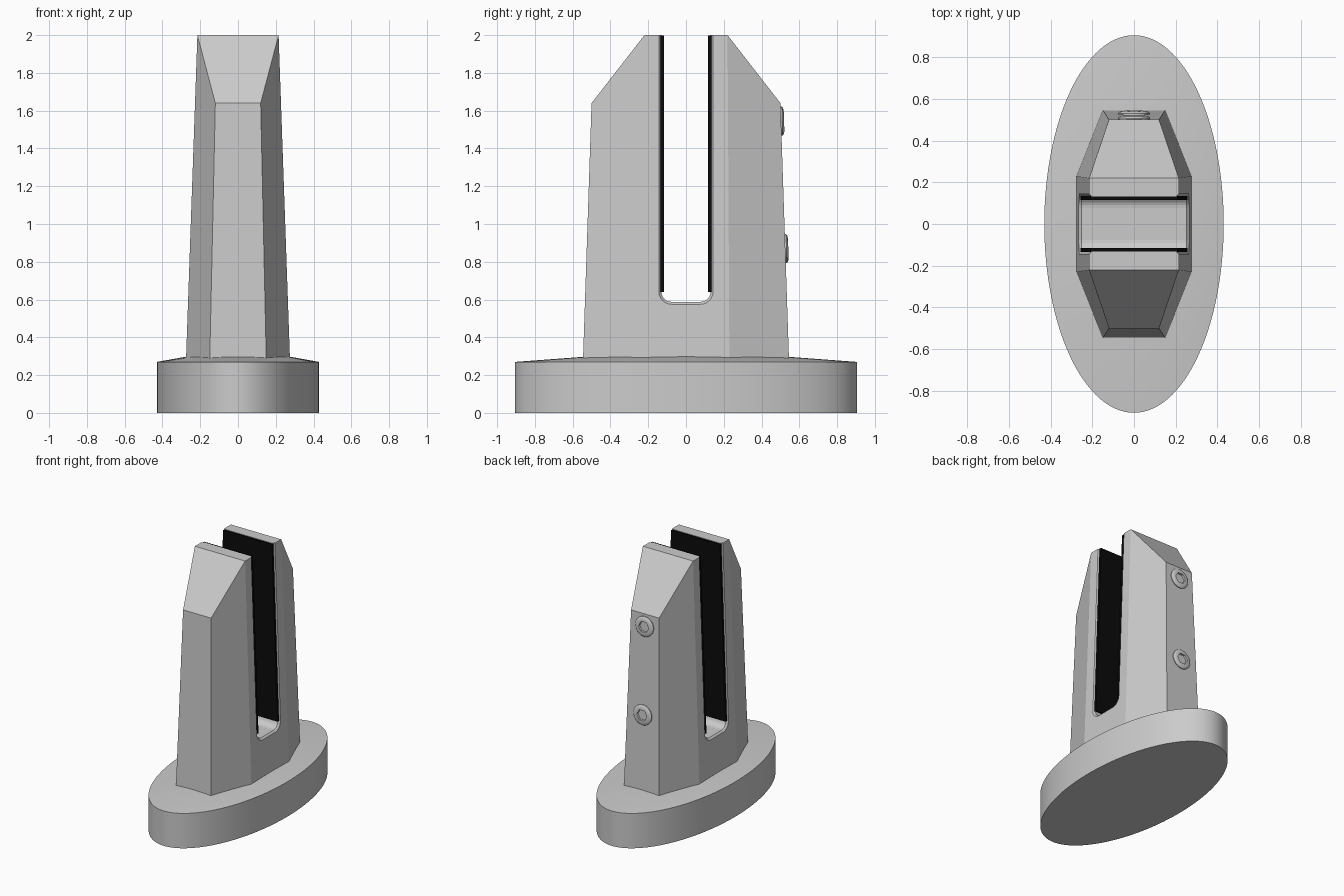
import bpy, bmesh
from math import cos, sin, pi, atan
from mathutils import Matrix

if "Cube" in bpy.data.objects:
    bpy.data.objects.remove(bpy.data.objects["Cube"])


def material(name, colour, rough):
    m = bpy.data.materials.new(name)
    m.use_nodes = True
    m.diffuse_color = (*colour, 1)
    bsdf = m.node_tree.nodes["Principled BSDF"]
    bsdf.inputs["Base Color"].default_value = (*colour, 1)
    bsdf.inputs["Roughness"].default_value = rough
    return m


STEEL = material("light grey metal", (0.6, 0.6, 0.6), 0.5)
RUBBER = material("black rubber", (0.003, 0.003, 0.003), 0.8)


def make(name, bm, mat, smooth=False):
    bmesh.ops.recalc_face_normals(bm, faces=bm.faces)
    mesh = bpy.data.meshes.new(name)
    bm.to_mesh(mesh)
    bm.free()
    mesh.materials.append(mat)
    obj = bpy.data.objects.new(name, mesh)
    bpy.context.collection.objects.link(obj)
    if smooth:
        bpy.ops.object.select_all(action="DESELECT")
        obj.select_set(True)
        bpy.context.view_layer.objects.active = obj
        bpy.ops.object.shade_smooth_by_angle(angle=pi / 7)
    return obj


def loft(rings):
    """Skin a list of equal closed rings and cap both ends."""
    bm = bmesh.new()
    rows = [[bm.verts.new(p) for p in ring] for ring in rings]
    n = len(rows[0])
    for a, b in zip(rows, rows[1:]):
        for i in range(n):
            j = (i + 1) % n
            bm.faces.new((a[i], a[j], b[j], b[i]))
    bm.faces.new(rows[0])
    bm.faces.new(rows[-1])
    return bm


def ellipse(rx, ry, z, n=128):
    return [(rx * cos(2 * pi * i / n), ry * sin(2 * pi * i / n), z) for i in range(n)]


# Oval foot with a shallow sloping top
make("base_plate", loft([ellipse(0.43, 0.905, 0), ellipse(0.43, 0.905, 0.27),
                         ellipse(0.26, 0.5, 0.3)]), STEEL, True)

# Tapered faceted post with sloping shoulders
bm = bmesh.new()
corners = [(0.15, 0.546, 0.26), (0.276, 0.23, 0.26), (0.12, 0.5, 1.64), (0.215, 0.22, 2)]
for x, y, z in corners:
    for sx in (-1, 1):
        for sy in (-1, 1):
            bm.verts.new((sx * x, sy * y, z))
bmesh.ops.convex_hull(bm, input=bm.verts)
bmesh.ops.dissolve_limit(bm, angle_limit=0.06, verts=bm.verts, edges=bm.edges)
post = make("clamp_post", bm, STEEL)


def side_x(z):
    return 0.276 - 0.061 * (z - 0.26) / 1.74


# Rounded slot, flared at its mouths to chamfer the edges
def slot_ring(sign, inset, grow):
    half, floor, r, steps = 0.131, 0.588, 0.055, 6
    outline = [(half + grow, 2.2)]
    for i in range(steps + 1):
        a = -i * pi / 2 / steps
        outline.append((half - r + (r + grow) * cos(a), floor + r + (r + grow) * sin(a)))
    outline += [(-y, z) for y, z in reversed(outline)]
    return [(sign * (side_x(z) - inset), y, z) for y, z in outline]


c = 0.013
cutter = make("slot_cutter", loft([slot_ring(-1, -c, 2 * c), slot_ring(-1, c, 0),
                                   slot_ring(1, c, 0), slot_ring(1, -c, 2 * c)]), STEEL)
cut = post.modifiers.new("slot", "BOOLEAN")
cut.object = cutter
cut.operation = "DIFFERENCE"
cut.solver = "EXACT"
bpy.context.view_layer.objects.active = post
bpy.ops.object.select_all(action="DESELECT")
post.select_set(True)
bpy.ops.object.modifier_apply(modifier=cut.name)
bpy.data.objects.remove(cutter)

# Rubber pads lining both slot walls
for sign, label in ((-1, "front"), (1, "back")):
    rings = []
    for z in (0.64, 1.997):
        x = side_x(z) - 0.006
        rings.append([(-x, sign * 0.116, z), (x, sign * 0.116, z),
                      (x, sign * 0.134, z), (-x, sign * 0.134, z)])
    make(label + "_rubber_pad", loft(rings), RUBBER)


# Button-head screws with hexagonal sockets on the back face
def hexagon(r, z, n):
    ring = []
    for i in range(n):
        a = 2 * pi * i / n
        k = r * cos(pi / 6) / cos(a % (pi / 3) - pi / 6)
        ring.append((k * cos(a), k * sin(a), z))
    return ring


tilt = atan(0.046 / 1.38)
for label, z in (("lower", 0.87), ("upper", 1.545)):
    n = 48
    bm = loft([ellipse(0.077, 0.077, -0.01, n), ellipse(0.077, 0.077, 0.006, n),
               ellipse(0.07, 0.07, 0.012, n), ellipse(0.055, 0.055, 0.016, n),
               hexagon(0.044, 0.016, n), hexagon(0.042, 0.002, n)])
    y = 0.546 - 0.046 * (z - 0.26) / 1.38
    bm.transform(Matrix.Translation((0, y, z)) @ Matrix.Rotation(-pi / 2 + tilt, 4, "X"))
    make(label + "_screw", bm, STEEL, True)
